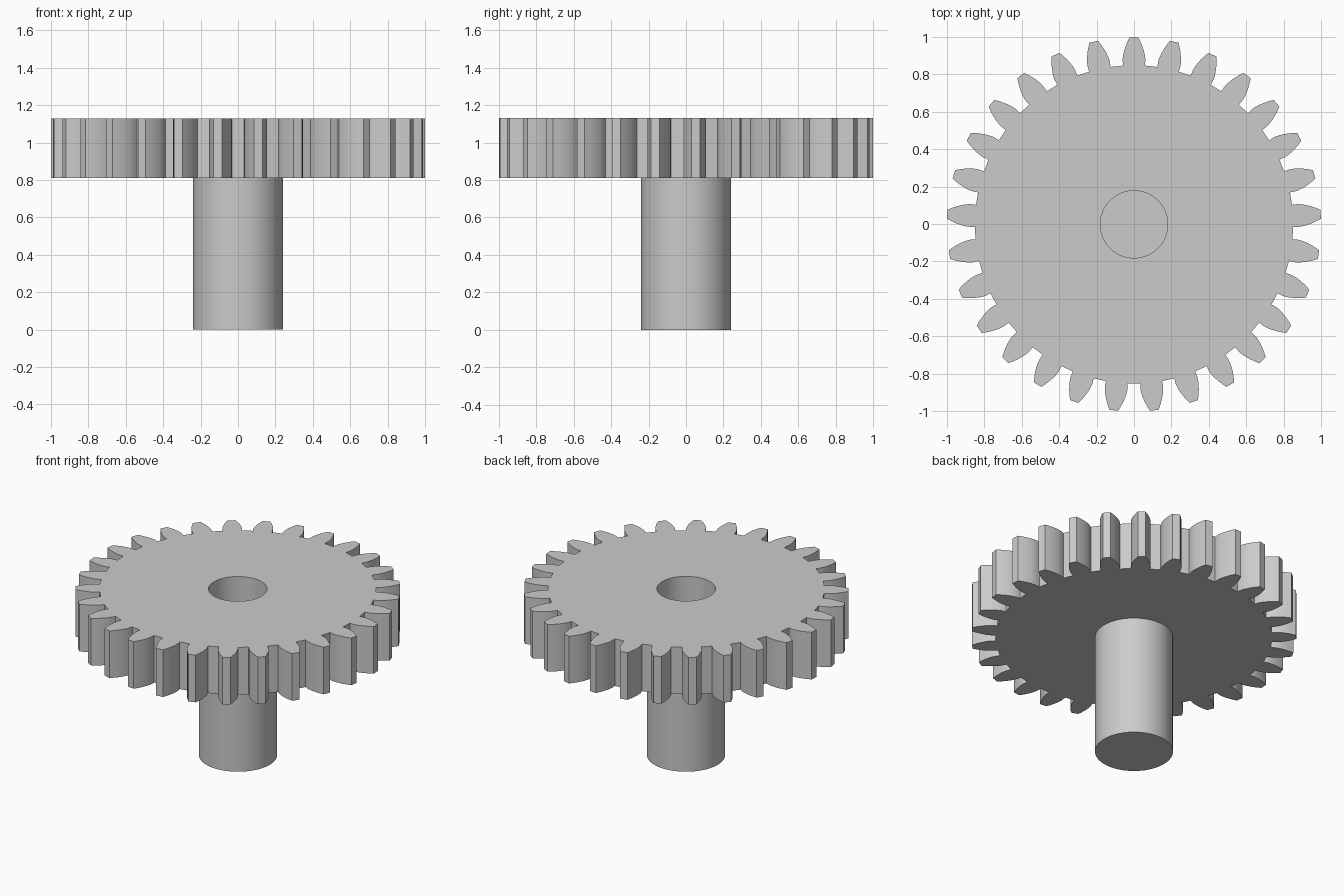
import bpy, bmesh
from math import pi, sin, cos, tan, acos, radians
from mathutils import Vector

cube = bpy.data.objects.get("Cube")
if cube:
    bpy.data.objects.remove(cube, do_unlink=True)

# Gear proportions
TEETH = 29
TIP_R = 1.0
MODULE = 2 * TIP_R / (TEETH + 2)
PITCH_R = MODULE * TEETH / 2
BASE_R = PITCH_R * cos(radians(20))
ROOT_R = 0.851
BORE_R, SHAFT_R = 0.18, 0.24
GEAR_BOTTOM, GEAR_TOP = 0.81, 1.13
FLANK_STEPS = 6

steel = bpy.data.materials.new("grey steel")
steel.use_nodes = True
grey = (0.6, 0.6, 0.6, 1)
steel.diffuse_color = grey
steel.node_tree.nodes["Principled BSDF"].inputs["Base Color"].default_value = grey


def involute(angle):
    return tan(angle) - angle


def polar(r, a):
    return Vector((r * sin(a), r * cos(a), GEAR_BOTTOM))


def half_tooth():
    """Radius and half angle along one involute flank, from root to tip."""
    base_half = pi / (2 * TEETH) + involute(radians(20))
    flank = [(ROOT_R, base_half)]
    for i in range(FLANK_STEPS + 1):
        r = BASE_R + (TIP_R - BASE_R) * (i / FLANK_STEPS) ** 1.3
        flank.append((r, base_half - involute(acos(min(1, BASE_R / r)))))
    return flank


def ring(bm, points):
    verts = [bm.verts.new(p) for p in points]
    return [bm.edges.new((v, verts[i - 1])) for i, v in enumerate(verts)]


def finish(bm, name):
    bmesh.ops.recalc_face_normals(bm, faces=bm.faces)
    mesh = bpy.data.meshes.new(name)
    bm.to_mesh(mesh)
    bm.free()
    mesh.materials.append(steel)
    obj = bpy.data.objects.new(name, mesh)
    bpy.context.collection.objects.link(obj)
    bpy.ops.object.select_all(action='DESELECT')
    bpy.context.view_layer.objects.active = obj
    obj.select_set(True)
    bpy.ops.object.shade_smooth_by_angle(angle=radians(25))
    return obj


# Spur gear wheel: toothed outline with a round bore, extruded upwards
flank = half_tooth()
outline = []
for t in range(TEETH):
    mid = 2 * pi * t / TEETH
    outline += [polar(r, mid - a) for r, a in flank]
    outline += [polar(r, mid + a) for r, a in reversed(flank)]
bm = bmesh.new()
edges = ring(bm, outline)
edges += ring(bm, [polar(BORE_R, 2 * pi * i / 64) for i in range(64)])
bmesh.ops.triangle_fill(bm, use_beauty=True, use_dissolve=False, edges=edges)
top = bmesh.ops.extrude_face_region(bm, geom=bm.faces[:], use_keep_orig=True)
bmesh.ops.translate(bm, vec=(0, 0, GEAR_TOP - GEAR_BOTTOM),
                    verts=[g for g in top["geom"] if isinstance(g, bmesh.types.BMVert)])
gear = finish(bm, "gear_wheel")
gear.location.y = -0.002

# Solid shaft below; its top closes the bore
bm = bmesh.new()
bmesh.ops.create_cone(bm, cap_ends=True, segments=64, radius1=SHAFT_R,
                      radius2=SHAFT_R, depth=GEAR_BOTTOM)
bmesh.ops.translate(bm, vec=(0, 0, GEAR_BOTTOM / 2), verts=bm.verts)
finish(bm, "shaft")
